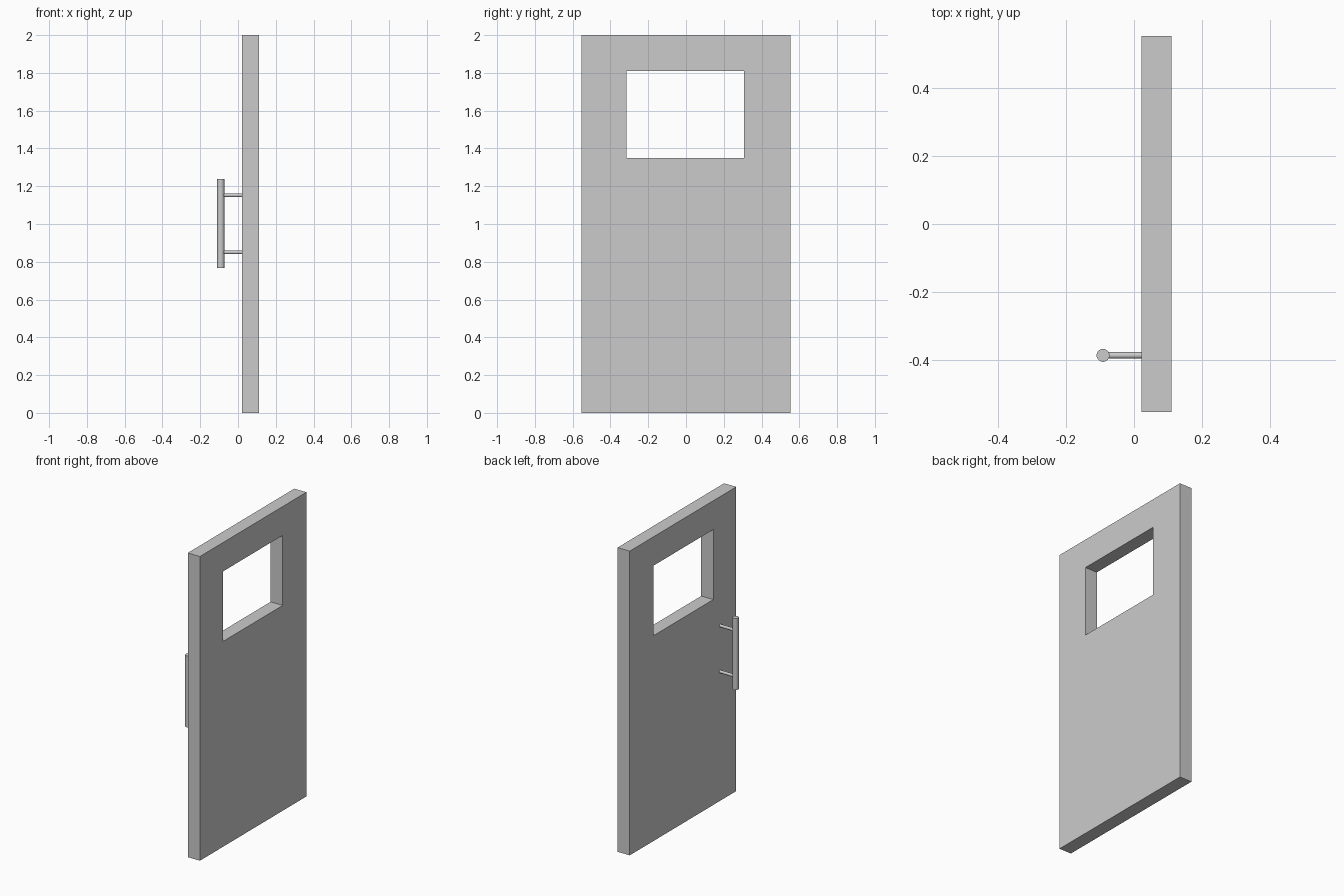
import bpy, bmesh, math

if "Cube" in bpy.data.objects:
    bpy.data.objects.remove(bpy.data.objects["Cube"])

X0, X1 = 0.022, 0.11            # door thickness range
HANDLE_X, HANDLE_Y = -0.091, -0.386


def rect(bm, y0, y1, z0, z1):
    return [bm.verts.new((X0, y, z)) for y, z in
            ((y0, z0), (y1, z0), (y1, z1), (y0, z1))]


def cylinder(name, radius, length, location, rotation=(0, 0, 0)):
    bpy.ops.mesh.primitive_cylinder_add(vertices=32, radius=radius, depth=length,
                                        location=location, rotation=rotation)
    obj = bpy.context.object
    obj.name = name
    bpy.ops.object.shade_smooth_by_angle(angle=math.radians(30))
    return obj


# Door panel: a flat frame around the window opening, extruded to thickness
bm = bmesh.new()
outer = rect(bm, -0.553, 0.553, 0.0, 2.0)
inner = rect(bm, -0.315, 0.307, 1.35, 1.81)
for i in range(4):
    j = (i + 1) % 4
    bm.faces.new((outer[i], outer[j], inner[j], inner[i]))
ext = bmesh.ops.extrude_face_region(bm, geom=bm.faces[:], use_keep_orig=True)
moved = [g for g in ext["geom"] if isinstance(g, bmesh.types.BMVert)]
bmesh.ops.translate(bm, verts=moved, vec=(X1 - X0, 0, 0))
bmesh.ops.recalc_face_normals(bm, faces=bm.faces[:])
mesh = bpy.data.meshes.new("door_panel")
bm.to_mesh(mesh)
bm.free()
bpy.context.collection.objects.link(bpy.data.objects.new("door_panel", mesh))

# Pull handle bar
cylinder("handle_bar", 0.019, 0.47, (HANDLE_X, HANDLE_Y, 1.002))

# Two standoffs joining the bar to the door
for name, z in (("handle_post_lower", 0.85), ("handle_post_upper", 1.152)):
    cylinder(name, 0.0095, X0 - HANDLE_X, ((X0 + HANDLE_X) / 2, HANDLE_Y, z),
             (0, math.pi / 2, 0))
